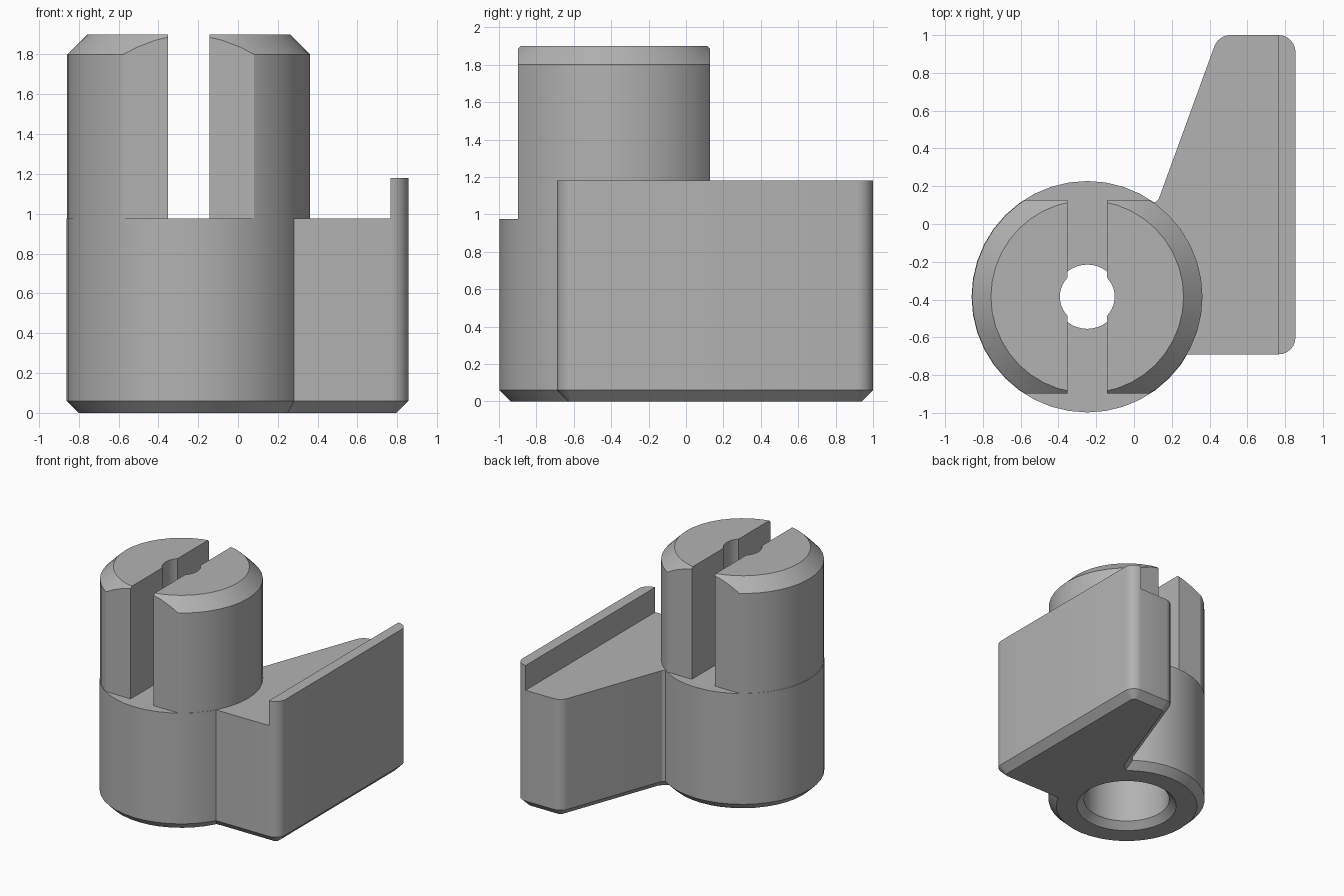
import bpy, bmesh
from math import sin, cos, radians, pi
from mathutils import Vector

cube = bpy.data.objects.get("Cube")
if cube:
    bpy.data.objects.remove(cube, do_unlink=True)

CX, CY = -0.2475, -0.385      # axis of the knob
DECK, CHAMFER = 0.975, 0.06   # height of the body top, bottom chamfer
SIDES = 40

grey = bpy.data.materials.new("mid grey plastic")
grey.use_nodes = True
colour = (0.45, 0.45, 0.45, 1)
grey.diffuse_color = colour
grey.node_tree.nodes["Principled BSDF"].inputs["Base Color"].default_value = colour


def finish(name, bm):
    bmesh.ops.recalc_face_normals(bm, faces=bm.faces[:])
    mesh = bpy.data.meshes.new(name)
    bm.to_mesh(mesh)
    bm.free()
    mesh.materials.append(grey)
    ob = bpy.data.objects.new(name, mesh)
    bpy.context.collection.objects.link(ob)
    return ob


def smooth(ob):
    bpy.ops.object.select_all(action="DESELECT")
    ob.select_set(True)
    bpy.context.view_layer.objects.active = ob
    bpy.ops.object.shade_smooth_by_angle(angle=radians(25))


def lathe(profile):
    """Turn a closed (radius, z) profile around the knob axis."""
    bm = bmesh.new()
    rings = []
    for i in range(SIDES):
        a = 2 * pi * i / SIDES
        rings.append([bm.verts.new((CX + r * cos(a), CY + r * sin(a), z)) for r, z in profile])
    n = len(profile)
    for i in range(SIDES):
        p, q = rings[i], rings[(i + 1) % SIDES]
        for j in range(n):
            k = (j + 1) % n
            bm.faces.new((p[j], q[j], q[k], p[k]))
    return bm


def prism(outline, z0, z1):
    bm = bmesh.new()
    base = bm.faces.new([bm.verts.new((x, y, z0)) for x, y in outline])
    top = bmesh.ops.extrude_face_region(bm, geom=[base], use_keep_orig=True)["geom"]
    moved = [v for v in top if isinstance(v, bmesh.types.BMVert)]
    bmesh.ops.translate(bm, verts=moved, vec=(0, 0, z1 - z0))
    bmesh.ops.recalc_face_normals(bm, faces=bm.faces[:])
    return bm


def arc(x, y, start, end, r=0.09, steps=6):
    angles = [radians(start + (end - start) * i / steps) for i in range(steps + 1)]
    return [(x + r * cos(a), y + r * sin(a)) for a in angles]


# Round body with a stepped, chamfered bore
body = finish("round_body", lathe([
    (0.39, 0), (0.5525, 0), (0.6125, CHAMFER), (0.6125, DECK),
    (0.17, DECK), (0.17, 0.8), (0.335, 0.8), (0.335, 0.055)]))

# Tapered lever arm, its root buried in the body wall
outer = arc(0.765, -0.6, -90, 0) + arc(0.765, 0.91, 0, 90)
root = [(0.13, 0.13), (0.105, 0.11), (0.0, -0.005), (0.06, -0.09),
        (0.18, -0.385), (0.11, -0.63), (0.11, -0.69)]
bm = prism(outer + arc(0.51, 0.91, 90, 160) + root, 0, DECK)
rim = [e for e in bm.edges if all(v.co.z < 0.001 for v in e.verts)]
bmesh.ops.bevel(bm, geom=rim, offset=CHAMFER, segments=1, affect="EDGES")
arm = finish("lever_arm_tool", bm)
arm.hide_render = True

join = body.modifiers.new("join arm", "BOOLEAN")
join.operation, join.solver, join.object = "UNION", "EXACT", arm
bpy.context.view_layer.objects.active = body
bpy.ops.object.modifier_apply(modifier=join.name)
bpy.data.objects.remove(arm, do_unlink=True)
smooth(body)

# Raised lip along the outer edge of the arm
smooth(finish("arm_lip", prism(outer, DECK, 1.18)))

# Two stem halves: a turned post with flats front and back and a slot
for name, side in (("left_stem_half", 1), ("right_stem_half", -1)):
    bm = lathe([(0.145, DECK), (0.61, DECK), (0.61, 1.8), (0.51, 1.9), (0.145, 1.9)])
    cuts = [((side * 0.105, 0), (-side, 0)), ((0, 0.512), (0, 1)), ((0, -0.512), (0, -1))]
    for (x, y), (nx, ny) in cuts:
        bmesh.ops.bisect_plane(bm, geom=bm.verts[:] + bm.edges[:] + bm.faces[:],
                               plane_co=Vector((CX + x, CY + y, 0)),
                               plane_no=Vector((nx, ny, 0)), clear_outer=True)
        bmesh.ops.holes_fill(bm, edges=[e for e in bm.edges if e.is_boundary], sides=0)
    smooth(finish(name, bm))
